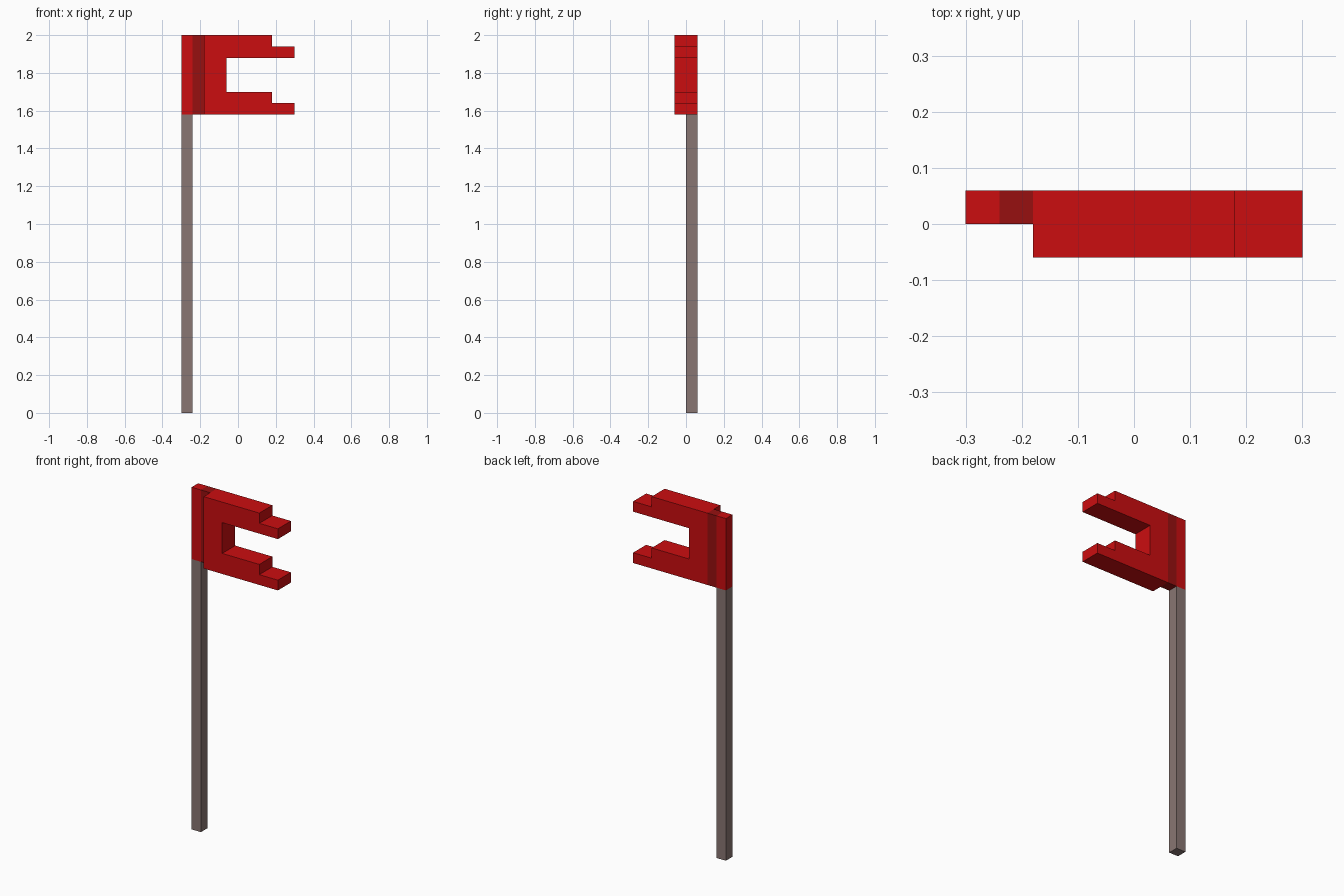
import bpy, bmesh

if "Cube" in bpy.data.objects:
    bpy.data.objects.remove(bpy.data.objects["Cube"])


def material(name, rgb):
    m = bpy.data.materials.new(name)
    m.diffuse_color = (*rgb, 1.0)
    m.use_nodes = True
    m.node_tree.nodes["Principled BSDF"].inputs["Base Color"].default_value = m.diffuse_color
    return m


RED = material("red", (0.60, 0.004, 0.005))
DARK_RED = material("dark red", (0.31, 0.005, 0.005))
GREY = material("warm grey", (0.25, 0.18, 0.17))


def extrude_profile(name, points, y0, y1, mat):
    """Extrude a front-view (x, z) outline from y0 to y1."""
    bm = bmesh.new()
    face = bm.faces.new([bm.verts.new((x, y0, z)) for x, z in points])
    ext = bmesh.ops.extrude_face_region(bm, geom=[face])
    verts = [g for g in ext["geom"] if isinstance(g, bmesh.types.BMVert)]
    bmesh.ops.translate(bm, verts=verts, vec=(0, y1 - y0, 0))
    bmesh.ops.recalc_face_normals(bm, faces=bm.faces)
    mesh = bpy.data.meshes.new(name)
    bm.to_mesh(mesh)
    bm.free()
    mesh.materials.append(mat)
    obj = bpy.data.objects.new(name, mesh)
    bpy.context.collection.objects.link(obj)
    return obj


def box(name, x0, x1, z0, z1, mat):
    return extrude_profile(name, [(x0, z0), (x1, z0), (x1, z1), (x0, z1)], 0.0, 0.06, mat)


# Pole, with the red sleeve and dark seam that hold the flag
box("pole", -0.30, -0.24, 0.0, 1.58, GREY)
box("flag_sleeve", -0.30, -0.24, 1.58, 2.0, RED)
box("flag_seam", -0.24, -0.18, 1.58, 2.0, DARK_RED)

# Swallow-tailed flag: two arms with stepped tips
extrude_profile("flag", [
    (-0.18, 1.58), (0.30, 1.58), (0.30, 1.64), (0.18, 1.64), (0.18, 1.70), (-0.06, 1.70),
    (-0.06, 1.88), (0.30, 1.88), (0.30, 1.94), (0.18, 1.94), (0.18, 2.0), (-0.18, 2.0),
], -0.06, 0.06, RED)
